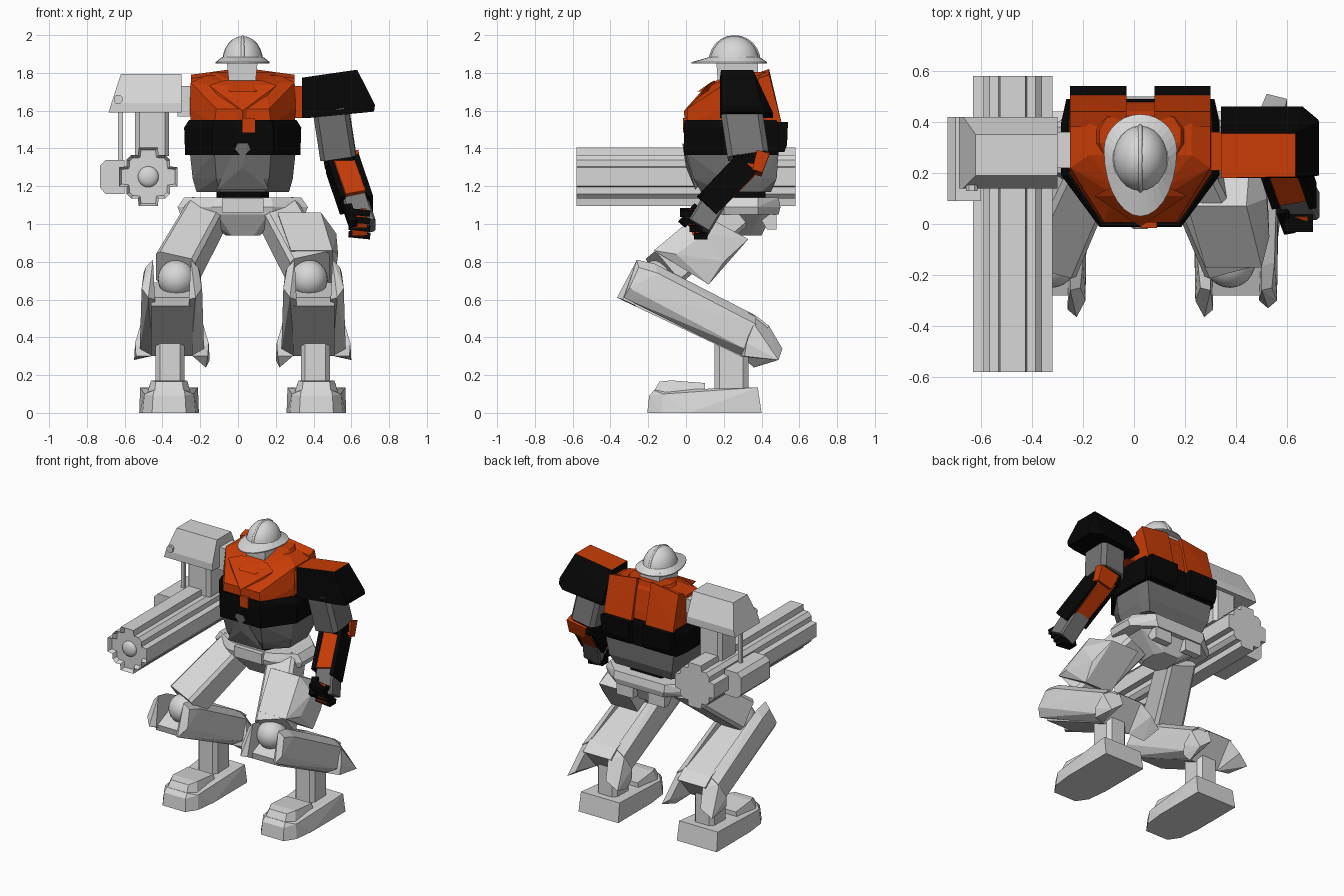
import bpy, bmesh, math
from mathutils import Vector

cube = bpy.data.objects.get("Cube")
if cube:
    bpy.data.objects.remove(cube)

CX = 0.025  # body centre line


def material(name, r, g, b):
    m = bpy.data.materials.new(name)
    m.use_nodes = True
    m.diffuse_color = (r, g, b, 1)
    m.node_tree.nodes["Principled BSDF"].inputs["Base Color"].default_value = (r, g, b, 1)
    return m


LIGHT = material("light grey", 0.68, 0.68, 0.68)
GREY = material("mid grey", 0.18, 0.18, 0.18)
BLACK = material("black", 0.002, 0.002, 0.002)
ORANGE = material("orange", 0.58, 0.045, 0.002)


def finish(name, bm, *mats):
    bmesh.ops.recalc_face_normals(bm, faces=bm.faces)
    me = bpy.data.meshes.new(name)
    bm.to_mesh(me)
    bm.free()
    for m in mats:
        me.materials.append(m)
    ob = bpy.data.objects.new(name, me)
    bpy.context.collection.objects.link(ob)
    return ob


def hull(name, pts, *mats):
    """Faceted convex solid around the given points."""
    bm = bmesh.new()
    for p in pts:
        bm.verts.new(p)
    bmesh.ops.convex_hull(bm, input=bm.verts)
    loose = [v for v in bm.verts if not v.link_faces]
    bmesh.ops.delete(bm, geom=loose, context='VERTS')
    bmesh.ops.dissolve_limit(bm, angle_limit=0.03, verts=bm.verts, edges=bm.edges)
    return finish(name, bm, *mats)


def rect(x0, x1, y0, y1, z):
    return [(x, y, z) for x in (x0, x1) for y in (y0, y1)]


def box(name, x0, x1, y0, y1, z0, z1, mat):
    return hull(name, rect(x0, x1, y0, y1, z0) + rect(x0, x1, y0, y1, z1), mat)


def ring(z, front_w, side_w, back_w, front, mid, rear, back, tilt=0.0):
    """Eight-sided body section at height z, lowered by tilt at its front."""
    half = [(front_w, front, z - tilt), (side_w, mid, z), (side_w, rear, z), (back_w, back, z)]
    return [(CX + s * w, y, h) for w, y, h in half for s in (1, -1)]


def beam(name, a, b, w, d, mat, taper=1.0, chamfer=0.0):
    """Limb segment from a to b, w wide across and d deep."""
    a, b = Vector(a), Vector(b)
    n = (b - a).normalized()
    u = (Vector((1, 0, 0)) - n * n.x).normalized()
    v = n.cross(u)
    c = 1 - chamfer
    pts = [p + k * (u * w * i + v * d * j) / 2 for p, k in ((a, 1), (b, taper))
           for s in (1, -1) for t in (1, -1) for i, j in ((s, t * c), (s * c, t))]
    return hull(name, pts, mat)


def ellipsoid(name, centre, size, mat, dome=False):
    bm = bmesh.new()
    bmesh.ops.create_uvsphere(bm, u_segments=24, v_segments=12, radius=1)
    if dome:
        bmesh.ops.bisect_plane(bm, geom=bm.verts[:] + bm.edges[:] + bm.faces[:],
                               plane_co=(0, 0, 0), plane_no=(0, 0, -1), clear_outer=True)
    bmesh.ops.scale(bm, vec=size, verts=bm.verts)
    bmesh.ops.translate(bm, vec=centre, verts=bm.verts)
    for f in bm.faces:
        f.smooth = True
    return finish(name, bm, mat)


# Torso
hull("chest", ring(1.53, .15, .275, .27, .005, .2, .4, .48) + ring(1.61, .14, .28, .26, .005, .2, .4, .47)
     + ring(1.75, .11, .275, .25, .12, .22, .4, .44, .025) + ring(1.785, .1, .2, .2, .15, .27, .38, .42, .04), ORANGE)
hull("collar", ring(1.72, .06, .21, .17, .06, .3, .36, .44, .02)
     + ring(1.805, .05, .16, .13, .13, .32, .37, .42, .055), ORANGE)
hull("chest_wedge", [(CX + x, y, z) for x, y, z in ((-.18, .11, 1.735), (.18, .11, 1.735), (0, -.008, 1.54),
     (0, -.01, 1.6), (-.1, .15, 1.76), (.1, .15, 1.76), (0, .15, 1.55))], ORANGE)
hull("midriff_band", ring(1.365, .16, .305, .29, -.01, .19, .4, .49)
     + ring(1.51, .16, .31, .29, -.012, .19, .4, .49) + ring(1.55, .15, .285, .28, -.008, .19, .4, .48), BLACK)
box("chest_notch", .025, .09, -.015, .05, 1.485, 1.56, ORANGE)
hull("abdomen", ring(1.17, .12, .245, .22, .08, .2, .4, .45) + ring(1.24, .14, .265, .25, .04, .19, .4, .48)
     + ring(1.38, .15, .28, .27, 0, .19, .4, .49), GREY)
hull("abdomen_wedge", [(CX + x, y, z) for x, y, z in ((-.14, .05, 1.18), (.14, .05, 1.18), (-.025, -.02, 1.43),
     (.025, -.02, 1.43), (0, .0, 1.3), (0, .12, 1.3))], GREY)
hull("waist", ring(1.1, .1, .14, .12, .13, .2, .38, .42) + ring(1.19, .1, .14, .12, .12, .2, .38, .42), BLACK)
for s, side in ((1, "left"), (-1, "right")):
    x0, x1 = CX + s * .055, CX + s * .275
    hull(side + "_back_panel", rect(x0, x1, .38, .505, 1.54)
         + [(x0, .38, 1.8), (x0, .44, 1.82), (x1, .38, 1.77), (x1, .44, 1.79)], ORANGE)
    hull(side + "_back_block", rect(x0, x1, .4, .52, 1.38) + rect(x0, x1, .4, .535, 1.42)
         + rect(x0, x1, .4, .54, 1.54), BLACK)

# Pelvis
hull("pelvis", ring(.94, .06, .09, .06, .18, .24, .34, .4) + ring(1.06, .14, .26, .18, .1, .2, .4, .46), LIGHT)
hull("belt", ring(1.05, .15, .33, .18, .1, .2, .38, .49) + ring(1.09, .16, .345, .2, .09, .2, .38, .5)
     + ring(1.14, .15, .31, .2, .11, .2, .38, .49), LIGHT)
box("belt_buckle", CX - .11, CX + .11, .075, .15, 1.06, 1.135, LIGHT)
for s, side in ((1, "left"), (-1, "right")):
    x0, x1 = CX + s * .06, CX + s * .19
    hull(side + "_rear_skirt", rect(x0, x1, .36, .48, 1.08) + rect(x0, x1, .43, .48, .97), LIGHT)

# Head and helmet
hull("face", rect(-.045, .09, .17, .38, 1.72) + rect(-.06, .105, .16, .38, 1.87), LIGHT)
ellipsoid("helmet_dome", (CX, .257, 1.86), (.108, .13, .135), LIGHT, True)
ellipsoid("helmet_ridge", (CX, .257, 1.86), (.026, .138, .14), LIGHT, True)
bm = bmesh.new()
rims = []
for rx, back, front, yc, z in ((.143, .14, .26, .29, 1.85), (.143, .14, .26, .29, 1.857), (.108, .13, .13, .257, 1.885)):
    rim = []
    for i in range(28):
        c, t = math.cos(i * math.tau / 28), math.sin(i * math.tau / 28)
        rim.append(bm.verts.new((CX + rx * c, yc + (back if t > 0 else front) * t, z)))
    rims.append(rim)
for lo, hi in zip(rims, rims[1:]):
    for i in range(28):
        bm.faces.new((lo[i - 1], lo[i], hi[i], hi[i - 1]))
bm.faces.new(rims[0])
bm.faces.new(rims[-1])
finish("helmet_brim", bm, LIGHT)

# Left arm with painted shoulder
box("left_arm_root", .28, .36, .21, .36, 1.56, 1.73, ORANGE)
pad = hull("left_shoulder", rect(.34, .36, .18, .46, 1.56) + rect(.34, .66, .18, .46, 1.59)
           + rect(.34, .72, .19, .41, 1.595) + rect(.34, .725, .19, .4, 1.63)
           + rect(.34, .35, .18, .355, 1.775) + rect(.62, .632, .185, .355, 1.815), BLACK, ORANGE)
for f in pad.data.polygons:
    f.material_index = int(f.normal.z > .85)
beam("left_upper_arm", (.49, .29, 1.62), (.53, .33, 1.36), .19, .22, GREY, chamfer=.25)
beam("left_elbow", (.53, .34, 1.4), (.545, .33, 1.31), .17, .17, BLACK, chamfer=.2)
beam("left_forearm", (.545, .36, 1.35), (.625, .13, 1.12), .13, .14, ORANGE, chamfer=.15)
beam("left_elbow_guard", (.565, .405, 1.37), (.585, .375, 1.27), .15, .07, ORANGE, .8)
for dx, name in ((.075, "outer"), (-.07, "inner")):
    beam("left_forearm_" + name + "_plate", (.55 + dx, .32, 1.32), (.625 + dx, .11, 1.1), .03, .14, BLACK)
beam("left_hand", (.61, .16, 1.14), (.665, .065, .98), .13, .13, GREY, chamfer=.15)
# curled fingers stacked down the fist, with bright gaps between them
beam("left_fist", (.64, .005, 1.07), (.645, .06, .95), .08, .05, ORANGE)
for i in range(4):
    y, z = -.012 + i * .025, 1.075 - i * .04
    beam("left_finger_%d" % (i + 1), (.585, y + .015, z - .008), (.7, y + .015, z - .02), .034, .07, BLACK)
beam("left_thumb", (.58, .06, 1.09), (.61, -.02, 1.0), .045, .05, BLACK)

# Right arm with cannon
box("right_arm_root", -.32, -.23, .22, .36, 1.57, 1.73, LIGHT)
hull("right_shoulder", rect(-.685, -.3, .14, .42, 1.59) + rect(-.67, -.3, .14, .42, 1.64)
     + rect(-.62, -.3, .19, .35, 1.795), LIGHT)
beam("right_upper_arm", (-.455, .29, 1.62), (-.455, .29, 1.36), .18, .2, LIGHT, chamfer=.25)
beam("right_shoulder_bolt", (-.635, .13, 1.66), (-.635, .2, 1.66), .045, .045, LIGHT, chamfer=.5)
beam("right_arm_rod", (-.622, .27, 1.6), (-.622, .27, 1.32), .025, .025, LIGHT)
hull("ammo_box", rect(-.7, -.6, .09, .42, 1.16) + rect(-.73, -.6, .09, .42, 1.19)
     + rect(-.73, -.6, .09, .42, 1.31) + rect(-.7, -.6, .09, .42, 1.34), LIGHT)

steps = [(.155, .05), (.115, .055), (.115, .09), (.09, .115), (.055, .115), (.05, .155)]
outline = []
for q in range(4):
    for x, z in steps:
        for _ in range(q):
            x, z = -z, x
        outline.append((x - .475, z + 1.25))
bm = bmesh.new()
muzzle = bm.faces.new([bm.verts.new((x, -.58, z)) for x, z in outline])
ext = bmesh.ops.extrude_face_region(bm, geom=[muzzle], use_keep_orig=True)
bmesh.ops.translate(bm, vec=(0, 1.16, 0), verts=[v for v in ext["geom"] if isinstance(v, bmesh.types.BMVert)])
bmesh.ops.recalc_face_normals(bm, faces=bm.faces)
bmesh.ops.inset_region(bm, faces=[muzzle], thickness=.018)
bmesh.ops.translate(bm, vec=(0, .03, 0), verts=muzzle.verts)
finish("cannon", bm, LIGHT)
ellipsoid("cannon_core", (-.475, -.55, 1.25), (.055, .028, .055), LIGHT)

# Legs and feet
for s, side in ((1, "left"), (-1, "right")):
    def pair(c, w, y, z):
        return [(CX + s * (c - w), y, z), (CX + s * (c + w), y, z)]

    def P(dx, y, z):
        return (CX + s * dx, y, z)

    c = .375
    beam(side + "_thigh", P(.19, .24, 1.05), P(.355, -.12, .75), .2, .2, LIGHT, 1.1, .2)
    ellipsoid(side + "_knee", P(.35, -.15, .71), (.1, .1, .1), LIGHT)
    # straight shin: core with a notched knee, bevelled sides and flared heel
    hull(side + "_shin", pair(c, .11, -.28, .61) + pair(c, .11, -.27, .565) + pair(c, .11, -.08, .69)
         + pair(c, .11, .37, .515) + pair(c, .11, .44, .46) + pair(c, .11, .29, .3), LIGHT)
    for k, part in ((1, "outer"), (-1, "inner")):
        def plate(name, pts):
            hull(side + "_" + part + name, [P(c + k * x, y, z) for x, y, z in pts], LIGHT)

        tip = -.33 if k > 0 else -.365
        plate("_shin_side", ((.1, -.26, .81), (.1, -.165, .79), (.1, .37, .515), (.1, .29, .3), (.125, tip, .61),
              (.09, tip + .03, .6), (.14, -.25, .77), (.15, -.15, .74), (.165, .37, .47), (.17, .31, .34),
              (.16, -.3, .66)))
        plate("_heel_flare", ((.09, .36, .52), (.09, .44, .46), (.12, .51, .34), (.2, .49, .28), (.165, .36, .47),
              (.195, .32, .37), (.19, .31, .3), (.11, .29, .3), (.18, .36, .24 if k < 0 else .29)))
    beam(side + "_ankle", P(.385, .24, .5), P(.385, .24, .1), .155, .18, LIGHT, chamfer=.3)
    c = .39
    hull(side + "_foot", pair(c, .09, -.205, 0) + pair(c, .14, -.13, 0) + pair(c, .158, .02, 0)
         + pair(c, .158, .4, 0) + pair(c, .085, -.195, .09) + pair(c, .13, -.12, .1)
         + pair(c, .157, .39, .05) + pair(c, .153, .38, .135) + pair(c, .14, .05, .105)
         + pair(c, .08, -.17, .12), LIGHT)
    hull(side + "_toe_cap", pair(c, .08, -.185, .09) + pair(c, .12, -.11, .09) + pair(c, .12, .1, .09)
         + pair(c, .07, -.14, .165) + pair(c, .095, -.08, .172) + pair(c, .1, .1, .158), LIGHT)

# Armour box on the left thigh
hull("left_thigh_armour", [(x, y, z) for y, z, x0, x1 in ((-.17, .86, .28, .5), (.07, 1.06, .21, .44),
     (.33, .92, .24, .46), (.12, .68, .3, .51)) for x in (x0, x1)]
     + [(.53, -.05, .84), (.52, .1, .95), (.52, .2, .8)], LIGHT)
